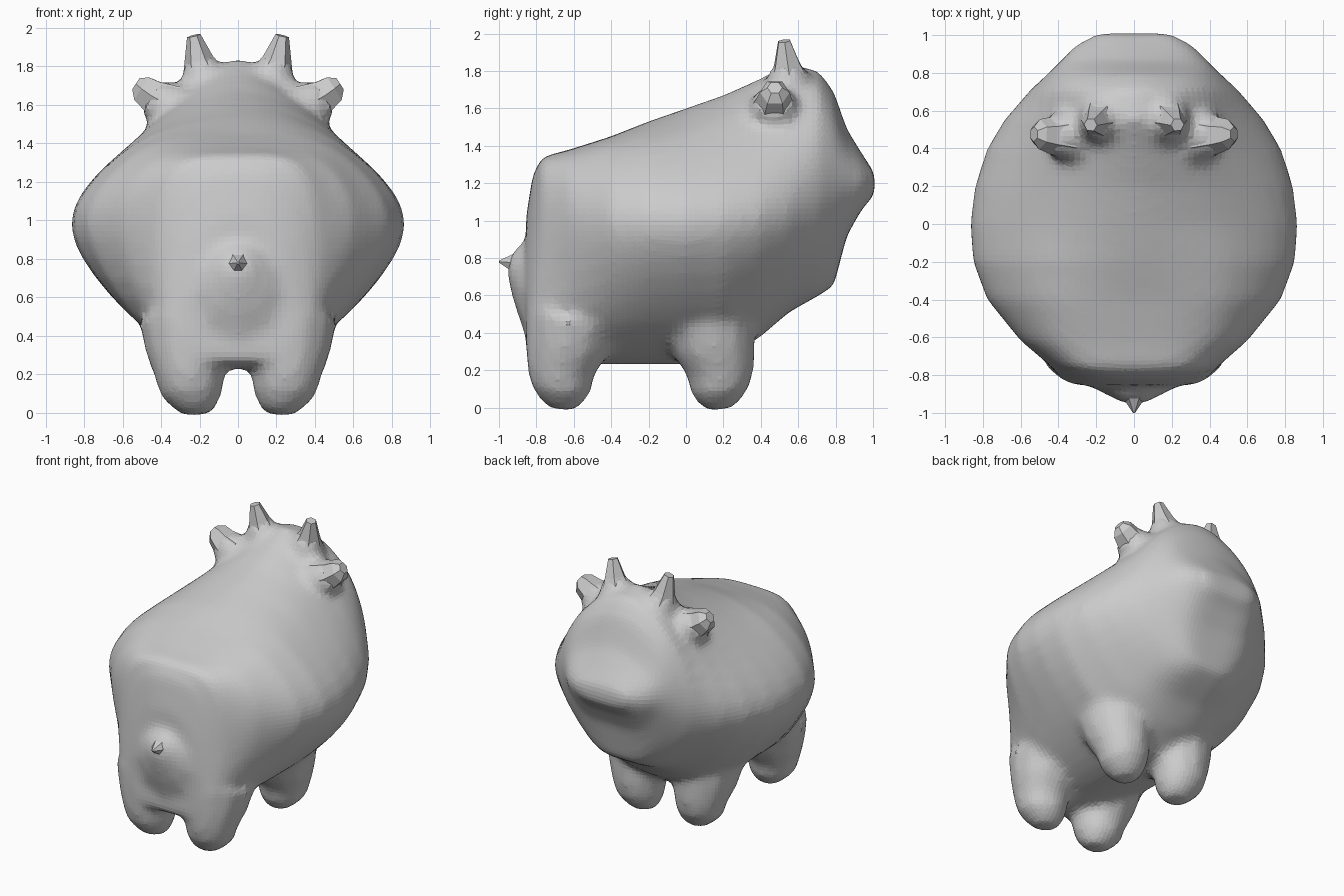
import bpy, bmesh
from math import cos, sin, tau
from mathutils import Vector

if "Cube" in bpy.data.objects:
    bpy.data.objects.remove(bpy.data.objects["Cube"])


def make_object(name, bm):
    bmesh.ops.recalc_face_normals(bm, faces=bm.faces)
    mesh = bpy.data.meshes.new(name)
    bm.to_mesh(mesh)
    bm.free()
    ob = bpy.data.objects.new(name, mesh)
    bpy.context.collection.objects.link(ob)
    return ob


def loft(bm, rings):
    loops = [[bm.verts.new(p) for p in ring] for ring in rings]
    n = len(loops[0])
    for a, b in zip(loops, loops[1:]):
        for i in range(n):
            j = (i + 1) % n
            bm.faces.new((a[i], a[j], b[j], b[i]))
    bm.faces.new(loops[0][::-1])
    bm.faces.new(loops[-1])


def smooth_loop(points, steps):
    """Closed Catmull-Rom curve through the points."""
    out, n = [], len(points)
    for i in range(n):
        a, b, c, d = (points[(i + k) % n] for k in (-1, 0, 1, 2))
        for s in range(steps):
            t = s / steps
            out.append(0.5 * (2 * b + (c - a) * t + (2 * a - 5 * b + 4 * c - d) * t * t
                              + (3 * b - a - 3 * c + d) * t ** 3))
    return out


def spike(bm, path, sides):
    """Tapered tube through (point, radius) pairs."""
    axis = Vector(path[-1][0]) - Vector(path[0][0])
    q = axis.to_track_quat('Z', 'Y')
    loft(bm, [[Vector(p) + q @ Vector((r * cos(tau * i / sides), r * sin(tau * i / sides), 0))
               for i in range(sides)] for p, r in path])


# Body cross-sections: y, bottom z, lower corner x/z, widest x/z, shoulder x/z, top z
SECTIONS = [
    (-.855, .28, .28, .34, .25, .72, .14, .96, 1.02),
    (-.82, .25, .36, .36, .33, .86, .20, 1.17, 1.24),
    (-.77, .24, .39, .38, .42, .93, .31, 1.28, 1.34),
    (-.62, .23, .42, .41, .60, .98, .43, 1.31, 1.38),
    (-.40, .23, .48, .44, .78, .98, .50, 1.37, 1.45),
    (-.20, .23, .51, .46, .855, .98, .53, 1.40, 1.53),
    (.00, .23, .51, .46, .87, .98, .52, 1.42, 1.60),
    (.20, .25, .49, .46, .845, 1.00, .46, 1.48, 1.67),
    (.40, .38, .41, .52, .78, 1.02, .42, 1.53, 1.76),
    (.55, .51, .35, .60, .69, 1.05, .39, 1.58, 1.84),
    (.71, .60, .28, .67, .55, 1.10, .37, 1.60, 1.80),
    (.79, .65, .22, .73, .46, 1.13, .34, 1.52, 1.69),
    (.86, .92, .24, .95, .39, 1.18, .31, 1.38, 1.49),
    (.94, 1.06, .22, 1.08, .32, 1.20, .24, 1.31, 1.36),
    (1.01, 1.14, .14, 1.15, .20, 1.21, .14, 1.25, 1.25),
]

# Body, head and muzzle
bm = bmesh.new()
rings = []
for y, zb, wb, zl, w, zw, ws, zs, zt in SECTIONS:
    half = [(wb, zl), (w, zw), (ws, zs)]
    loop = [(0, zb)] + half + [(0, zt)] + [(-x, z) for x, z in half[::-1]]
    rings.append(smooth_loop([Vector((x, y, z)) for x, z in loop], 6))
loft(bm, rings)

for side in (-1, 1):
    # Legs, flaring into the body
    for y, top_y in ((-.67, -.60), (.185, .11)):
        spike(bm, [((side * .21, y, -.008), .07), ((side * .22, y, .03), .115),
                   ((side * .24, y, .10), .165), ((side * .25, y, .20), .185),
                   ((side * .255, (y + top_y) / 2, .32), .225),
                   ((side * .26, top_y, .50), .26)], 12)
    # Roots of the horns and ears
    spike(bm, [((side * .16, .55, 1.66), .16), ((side * .19, .545, 1.78), .11),
               ((side * .205, .54, 1.85), .07)], 10)
    spike(bm, [((side * .26, .47, 1.53), .18), ((side * .38, .47, 1.60), .135),
               ((side * .46, .47, 1.65), .10)], 10)

# Mound under the tail
spike(bm, [((0, -.74, .72), .40), ((0, -.86, .74), .21), ((0, -.945, .775), .06)], 12)

body = make_object("body", bm)
remesh = body.modifiers.new("blend", 'REMESH')
remesh.mode = 'VOXEL'
remesh.voxel_size = 0.03
smooth = body.modifiers.new("soften", 'SMOOTH')
smooth.factor = 0.5
smooth.iterations = 9

# Horns and ears, faceted
for side, label in ((-1, "left"), (1, "right")):
    bm = bmesh.new()
    spike(bm, [((side * .18, .55, 1.76), .11), ((side * .205, .54, 1.84), .075),
               ((side * .23, .525, 1.96), .036)], 6)
    make_object(label + "_horn", bm)

    bm = bmesh.new()
    spike(bm, [((side * .36, .47, 1.60), .13), ((side * .45, .47, 1.65), .095),
               ((side * .50, .475, 1.685), .08), ((side * .53, .475, 1.71), .04)], 6)
    make_object(label + "_ear", bm)

# Tail
bm = bmesh.new()
spike(bm, [((0, -.86, .77), .10), ((0, -.925, .775), .055), ((0, -1.0, .78), .006)], 6)
make_object("tail", bm)
